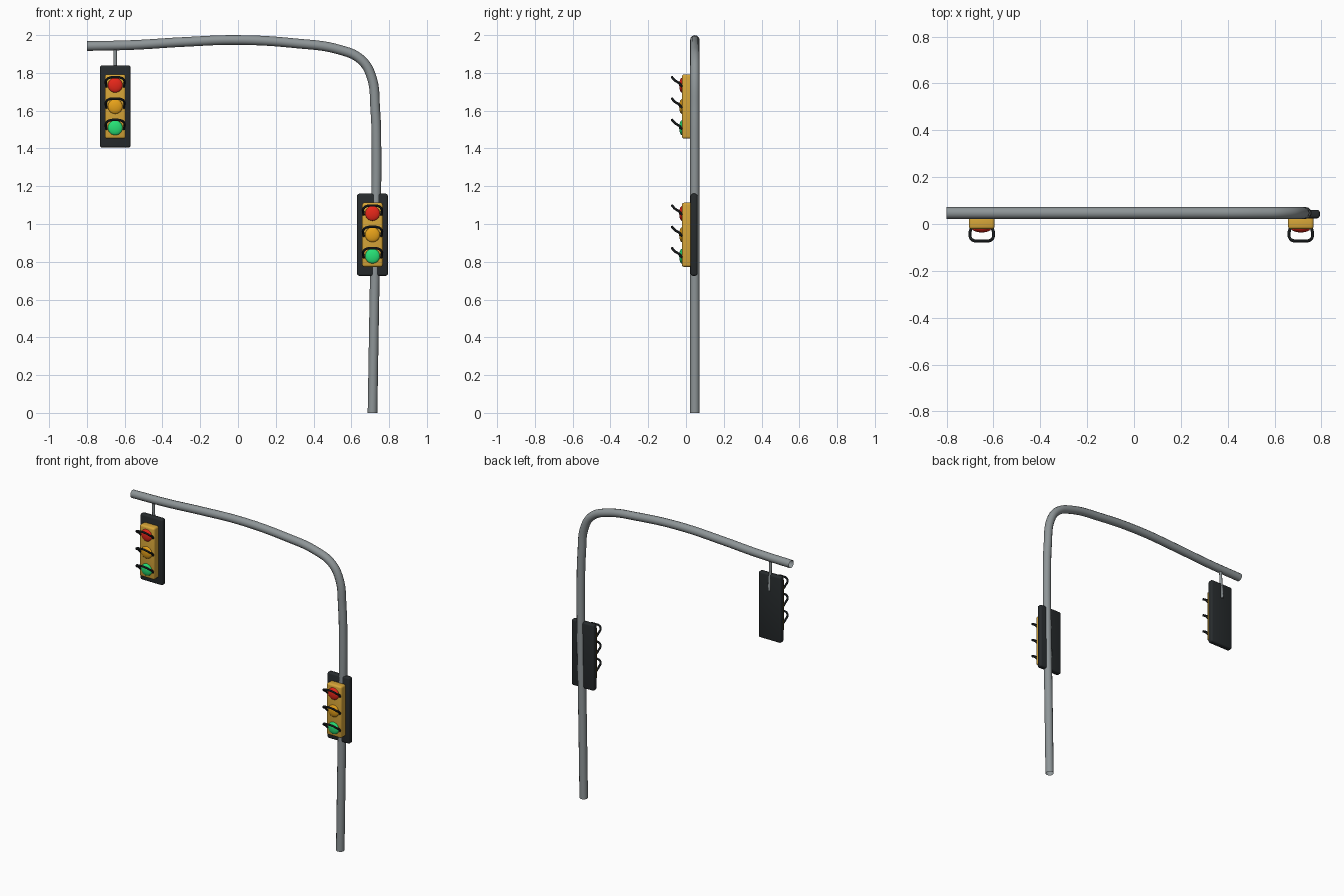
import bpy, math

if "Cube" in bpy.data.objects:
    bpy.data.objects.remove(bpy.data.objects["Cube"])


def material(name, rgb):
    m = bpy.data.materials.new(name)
    m.diffuse_color = (*rgb, 1)
    m.use_nodes = True
    m.node_tree.nodes["Principled BSDF"].inputs["Base Color"].default_value = m.diffuse_color
    return m


GREY = material("steel_grey", (0.27, 0.30, 0.31))
DARK = material("dark_plastic", (0.02, 0.024, 0.026))
YELLOW = material("housing_yellow", (0.68, 0.38, 0.04))
RED = material("red_glass", (0.80, 0.02, 0.01))
AMBER = material("amber_glass", (0.80, 0.36, 0.01))
GREEN = material("green_glass", (0.02, 0.75, 0.18))


def finish(ob, name, mat, angle=40):
    ob.name = name
    ob.data.materials.clear()
    ob.data.materials.append(mat)
    bpy.ops.object.select_all(action='DESELECT')
    ob.select_set(True)
    bpy.context.view_layer.objects.active = ob
    bpy.ops.object.shade_smooth_by_angle(angle=math.radians(angle))
    return ob


def tube(name, pts, radius, mat, bevel_res=4, steps=8, caps=False):
    cu = bpy.data.curves.new(name, 'CURVE')
    cu.dimensions = '3D'
    cu.bevel_depth = radius
    cu.bevel_resolution = bevel_res
    cu.resolution_u = steps
    cu.use_fill_caps = caps
    sp = cu.splines.new('BEZIER')
    sp.bezier_points.add(len(pts) - 1)
    for bp, p in zip(sp.bezier_points, pts):
        bp.co = p
        bp.handle_left_type = bp.handle_right_type = 'AUTO'
    ob = bpy.data.objects.new(name, cu)
    bpy.context.collection.objects.link(ob)
    bpy.ops.object.select_all(action='DESELECT')
    ob.select_set(True)
    bpy.context.view_layer.objects.active = ob
    bpy.ops.object.convert(target='MESH')
    return finish(bpy.context.object, name, mat)


def rounded_box(name, center, size, bevel, mat):
    bpy.ops.mesh.primitive_cube_add(size=1, location=center)
    ob = bpy.context.object
    ob.scale = size
    bpy.ops.object.transform_apply(location=False, rotation=False, scale=True)
    mod = ob.modifiers.new("bevel", 'BEVEL')
    mod.width = bevel
    mod.segments = 3
    bpy.ops.object.modifier_apply(modifier=mod.name)
    return finish(ob, name, mat)


# Bent pole: upright, tight corner and gently arched arm
PY = 0.047
path = [(0.712, 0), (0.722, 0.6), (0.732, 1.15), (0.733, 1.4), (0.727, 1.6),
        (0.703, 1.79), (0.648, 1.873), (0.54, 1.922), (0.3, 1.957),
        (0, 1.974), (-0.3, 1.963), (-0.55, 1.948), (-0.8, 1.942)]
tube("pole", [(x, PY, z) for x, z in path], 0.0255, GREY)

# Hanger rod from the arm to the back of the far signal head
tube("hanger_rod", [(-0.65, 0.047, 1.94), (-0.65, 0.052, 1.84), (-0.65, 0.062, 1.735)],
     0.009, GREY, caps=True)


# One complete signal head centred on (x, z)
def signal_head(tag, x, z):
    rounded_box(tag + "_backplate", (x, 0.0425, z), (0.163, 0.036, 0.435), 0.011, DARK)
    rounded_box(tag + "_housing", (x, 0.006, z), (0.109, 0.056, 0.34), 0.012, YELLOW)
    for label, dz, mat in (("red", 0.113, RED), ("amber", 0, AMBER), ("green", -0.113, GREEN)):
        lz = z + dz
        # Flattened dome lens
        bpy.ops.mesh.primitive_uv_sphere_add(segments=24, ring_count=12, radius=1,
                                             location=(x, -0.022, lz))
        lens = bpy.context.object
        lens.scale = (0.039, 0.014, 0.039)
        bpy.ops.object.transform_apply(location=False, rotation=False, scale=True)
        finish(lens, f"{tag}_{label}_lens", mat)
        # Looped visor rail sweeping forward and up
        half = [(0.046, -0.020, -0.008), (0.050, -0.038, 0.012),
                (0.049, -0.056, 0.023), (0.036, -0.070, 0.037)]
        loop = half + [(0, -0.073, 0.042)] + [(-a, b, c) for a, b, c in reversed(half)]
        tube(f"{tag}_{label}_visor", [(x + a, b, lz + c) for a, b, c in loop],
             0.0065, DARK, 2, 4, True)


signal_head("hanging_signal", -0.65, 1.622)
signal_head("pole_signal", 0.712, 0.943)
